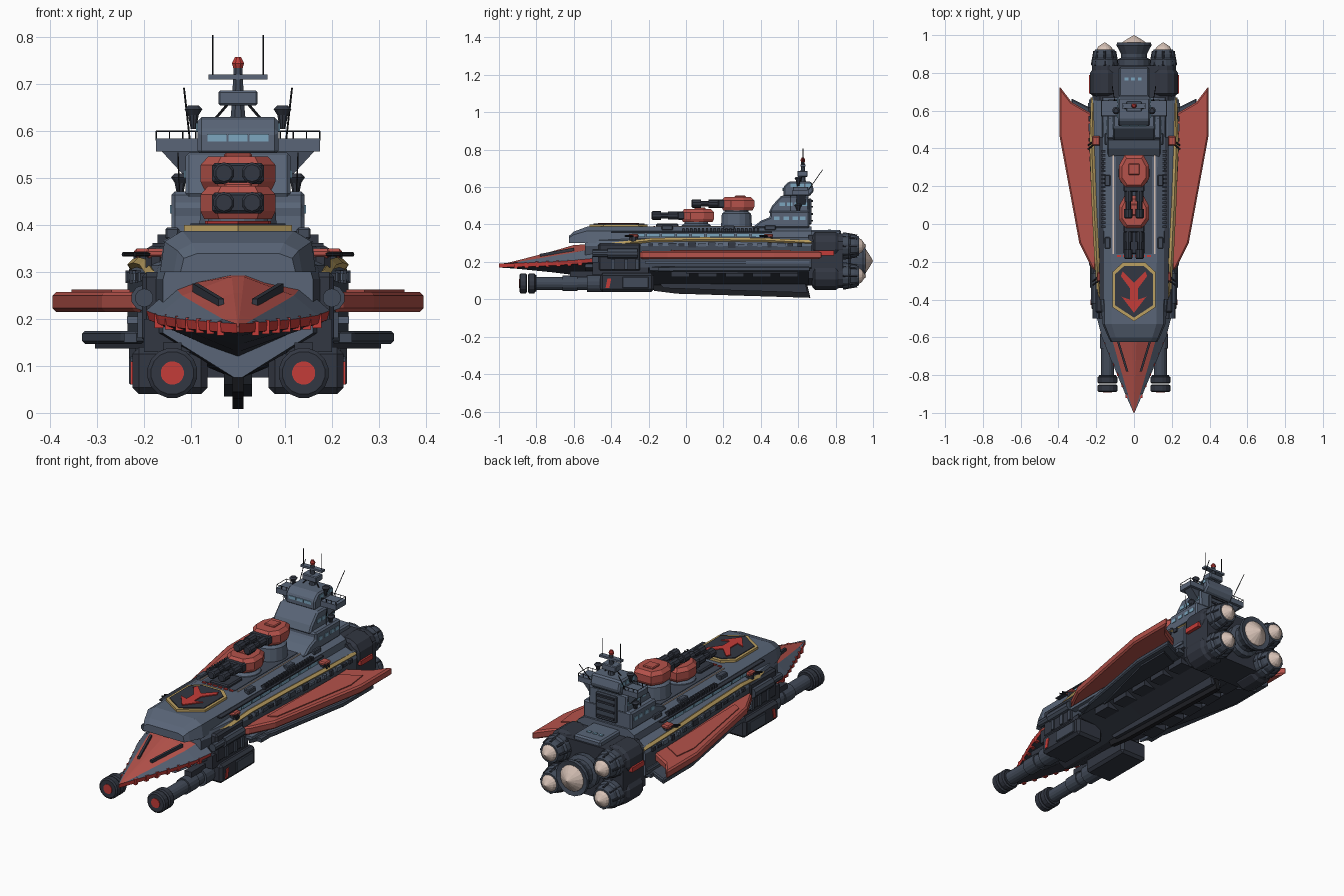
import bpy, bmesh, random
from math import cos, sin, pi
from mathutils import Vector

random.seed(4)
if "Cube" in bpy.data.objects:
    bpy.data.objects.remove(bpy.data.objects["Cube"])


def material(name, r, g, b):
    m = bpy.data.materials.new(name)
    m.use_nodes = True
    m.diffuse_color = (r, g, b, 1)
    node = next(n for n in m.node_tree.nodes if n.type == 'BSDF_PRINCIPLED')
    node.inputs["Base Color"].default_value = (r, g, b, 1)
    return m


GREY = material("blue grey", .1, .13, .185)
MID = material("slate", .055, .07, .1)
DARK = material("dark slate", .032, .038, .054)
BLACK = material("black metal", .012, .013, .017)
RED = material("faded red", .46, .085, .07)
BRIGHT = material("bright red", .55, .045, .04)
GOLD = material("gold", .5, .35, .12)
CREAM = material("cream", .68, .54, .47)
GLASS = material("window blue", .2, .38, .52)


def loft(name, rings, mats, strips=None, mirror=False, bevel=0):
    """Skin equal rings of points; strips gives a material index per ring edge."""
    mats = mats if isinstance(mats, list) else [mats]
    bm = bmesh.new()
    vs = [[bm.verts.new(p) for p in ring] for ring in rings]
    n = len(vs[0])
    for a, b in zip(vs, vs[1:]):
        for j in range(n):
            f = bm.faces.new((a[j], a[(j + 1) % n], b[(j + 1) % n], b[j]))
            f.material_index = strips[j] if strips else 0
    bm.faces.new(vs[0])
    bm.faces.new(vs[-1])
    bmesh.ops.recalc_face_normals(bm, faces=bm.faces)
    me = bpy.data.meshes.new(name)
    bm.to_mesh(me)
    bm.free()
    for m in mats:
        me.materials.append(m)
    ob = bpy.data.objects.new(name, me)
    bpy.context.collection.objects.link(ob)
    if bevel:
        mod = ob.modifiers.new("Bevel", 'BEVEL')
        mod.width, mod.segments = bevel, 1
    if mirror:
        ob.modifiers.new("Mirror", 'MIRROR')
    return ob


def box(name, x, y, z, mat, **kw):
    rings = [[(x[0], y[0], h), (x[1], y[0], h), (x[1], y[1], h), (x[0], y[1], h)] for h in z]
    return loft(name, rings, mat, **kw)


def plate(name, outline, z0, z1, mat, **kw):
    return loft(name, [[(x, y, z) for x, y in outline] for z in (z0, z1)], mat, **kw)


def side_block(name, profile, x, mat, **kw):
    """Extrude a (y, z) profile across x."""
    return loft(name, [[(s, y, z) for y, z in profile] for s in x], mat, **kw)


def turned(name, profile, at, mat, axis='y', n=16, **kw):
    """Turn (position, radius) pairs about an axis through `at`."""
    rings = []
    for p, r in profile:
        r = max(r, .0005)
        cs = [(r * cos(2 * pi * (k + .5) / n), r * sin(2 * pi * (k + .5) / n)) for k in range(n)]
        rings.append([(at[0] + a, p, at[1] + b) if axis == 'y' else (at[0] + a, at[1] + b, p) for a, b in cs])
    return loft(name, rings, mat, **kw)


def rod(name, a, b, r, mat, n=6, **kw):
    a, b = Vector(a), Vector(b)
    d = (b - a).normalized()
    u = d.orthogonal().normalized()
    v = d.cross(u)
    ring = [r * (cos(2 * pi * k / n) * u + sin(2 * pi * k / n) * v) for k in range(n)]
    return loft(name, [[p + q for q in ring] for p in (a, b)], mat, **kw)


def both(half, y):
    """Close a half section by reflecting it over the centre plane."""
    return [(x, y, z) for x, z in half] + [(-x, y, z) for x, z in reversed(half)]


# Main hull: shallow vee bottom, upright sides
hull = [(.012, .075), (.2, .155), (.235, .17), (.235, .285), (.222, .315), (.18, .33)]
stations = [(-.54, .68), (-.45, .76), (-.25, .85), (.1, .93), (.45, 1), (.67, .98)]
loft("main_hull", [both([(x * s, z) for x, z in hull], y) for y, s in stations], [GREY, DARK, MID],
     [1, 1, 2, 0, 0, 0, 0, 0, 2, 1, 1, 1])
side_block("keel_fin", [(-.2, .11), (-.17, .045), (-.05, .03), (.665, .008), (.63, .15), (0, .12)], (-.012, .012), BLACK)
side_block("keel_skirt", [(-.17, .12), (-.12, .06), (.65, .035), (.62, .16)], (-.03, .03), DARK)
for i in range(5):
    y = -.08 + i * .145
    side_block("belly_rib", [(y, .12), (y + .1, .12), (y + .1, .155), (y, .155)], (.12, .19), DARK, mirror=True)
box("lower_ledge", (.2, .243), (-.15, .64), (.15, .17), MID, mirror=True)
box("side_rail", (.2, .237), (-.22, .66), (.19, .205), GREY, mirror=True)

# Deck house with sloped front
deck = [(.175, .30), (.165, .365), (.125, .388)]
loft("upper_deck", [both([(x * s, .3 + (z - .3) * h) for x, z in deck], y)
                    for y, s, h in [(-.625, .7, .45), (-.6, .78, .7), (-.53, .95, 1), (.67, 1, 1)]], GREY)
loft("gold_trim", [[(x, y, z), (x + .012, y, z - .012), (x + .004, y, z - .022), (x - .014, y, z - .008)] for x, y, z in
     [(.165, -.45, .295), (.183, -.38, .305), (.198, -.18, .328), (.212, .1, .332), (.224, .42, .328), (.216, .67, .315)]],
     GOLD, mirror=True)
for i in range(9):
    y = -.29 + i * .08
    box("deck_window", (.16, .176), (y, y + .07), (.333, .352), GLASS, mirror=True)
box("window_hood", (.15, .182), (-.4, .46), (.355, .362), DARK, mirror=True)
for i in range(20):
    y = -.02 + i * .021
    box("deck_vent", (.15, .172), (y, y + .012), (.36, .38), DARK, mirror=True)
box("runway_line", (.107, .113), (-.16, .38), (.386, .392), CREAM, mirror=True)
box("runway", (-.095, .095), (-.16, .4), (.38, .391), MID)
for i in range(6):
    box("runway_dash", (-.09 + i * .032, -.07 + i * .032), (-.175, -.165), (.386, .393), BRIGHT)
box("cargo_hatch", (-.055, .055), (-.16, -.04), (.385, .405), DARK, bevel=.006)
for y in (-.13, .2, .42):
    box("deck_locker", (.125, .155), (y, y + .06), (.37, .395), MID, mirror=True, bevel=.004)

# Landing pad with painted arrow
pad = [(0, -.515), (.115, -.44), (.115, -.255), (.06, -.205), (-.06, -.205), (-.115, -.255), (-.115, -.44)]
plate("pad_border", pad, .38, .4, GOLD)
plate("pad_floor", [(x * .88, (y + .355) * .88 - .355) for x, y in pad], .395, .404, DARK)
plate("arrow_head", [(0, -.47), (.065, -.385), (.022, -.4), (-.022, -.4), (-.065, -.385)], .4, .409, BRIGHT)
plate("arrow_shaft", [(-.022, -.41), (.022, -.41), (.022, -.32), (-.022, -.32)], .4, .409, BRIGHT)
plate("arrow_tail", [(0, -.34), (.022, -.34), (.07, -.275), (.06, -.25), (.04, -.27), (0, -.31)], .4, .409, BRIGHT, mirror=True)

# Pointed nose: red crest, grey flanks, bright rim, dark underside
rings = []
for y, w, crest, shoulder, rim, low in [(-1, .002, .183, .182, .18, .172), (-.9, .045, .208, .2, .183, .163),
                                        (-.72, .118, .255, .23, .19, .145), (-.6, .165, .29, .25, .198, .13),
                                        (-.5, .19, .295, .27, .208, .115)]:
    rings.append(both([(0.001, low), (w, rim - .01), (w * 1.03, rim + .01), (w * .72, shoulder), (w * .08, crest)], y))
loft("nose", rings, [RED, GREY, BRIGHT, DARK], [3, 2, 1, 0, 0, 0, 1, 2, 3, 3])
loft("nose_slit", [[(x, y, z), (x + .012, y, z), (x + .012, y, z - .02), (x, y, z - .02)] for x, y, z in
                   [(.03, -.78, .243), (.085, -.6, .276)]], DARK, mirror=True)
for t in range(7):
    s = t / 7
    box("rim_stud", (.03 + .15 * s, .045 + .155 * s), (-.92 + .4 * s, -.9 + .4 * s),
        (.165 + .018 * s, .195 + .02 * s), BRIGHT, mirror=True)

# Cheek blocks beside the nose
box("cheek_block", (.15, .205), (-.47, -.24), (.15, .3), DARK, mirror=True, bevel=.01)
turned("cheek_cannon", [(-.5, .02), (-.42, .02), (-.42, .028), (-.26, .028)], (.2, .245), MID, n=10, mirror=True)
for y in (-.4, -.33, -.27):
    box("cheek_rib", (.19, .214), (y, y + .02), (.16, .215), MID, mirror=True)

# Wings
wing = [(.2, -.25), (.225, -.23), (.29, -.1), (.395, .47), (.395, .73), (.33, .645), (.2, .57)]
plate("red_wing", wing, .215, .258, RED, mirror=True, bevel=.008)
plate("wing_panel", [(.23, -.08), (.27, -.06), (.355, .44), (.34, .56), (.24, .5)], .25, .263, RED, mirror=True)
plate("lower_fin", [(.2, -.2), (.25, -.05), (.332, .42), (.332, .665), (.2, .6)], .147, .175, MID, mirror=True, bevel=.006)
plate("fin_keel", [(.2, 0), (.305, .42), (.305, .6), (.2, .55)], .137, .15, DARK, mirror=True)

# Forward main guns slung under the nose
box("gun_pod", (.065, .225), (-.46, -.17), (.04, .14), DARK, mirror=True, bevel=.014)
box("pod_pylon", (.08, .2), (-.5, -.2), (.13, .2), DARK, mirror=True)
box("pod_side_plate", (.22, .232), (-.34, -.2), (.06, .12), MID, mirror=True, bevel=.003)
side_block("pod_mark", [(-.43, .06), (-.41, .06), (-.4, .11), (-.42, .11)], (.22, .229), BRIGHT, mirror=True)
turned("gun_barrel", [(-.83, .035), (-.66, .035), (-.66, .042), (-.58, .042), (-.58, .036), (-.53, .036), (-.53, .048),
                      (-.44, .048)], (.14, .085), MID, mirror=True)
for y in (-.89, -.845):
    turned("muzzle_ring", [(y, .046), (y + .006, .054), (y + .034, .054), (y + .04, .046)], (.14, .085), DARK, mirror=True)
turned("muzzle_core", [(-.81, .045), (-.8, .045)], (.14, .085), DARK, mirror=True)
turned("muzzle_glow", [(-.893, .025), (-.88, .025)], (.14, .085), BRIGHT, mirror=True)
box("gun_strut", (.12, .16), (-.62, -.44), (.12, .15), DARK, mirror=True)


# Deck turrets with twin barrels
def turret(y, z, tall):
    turned("turret_base", [(.38, .085), (z - .03, .08), (z - .02, .065), (z, .065)], (0, y + .08), GREY, axis='z')
    shell = [(-.045, 0), (.045, 0), (.08, .05), (.08, .12), (.05, .175), (-.05, .175), (-.08, .12), (-.08, .05)]
    loft("turret_shell", [[(x * s, y + .085 + (v - .085) * s, z + h) for x, v in shell]
                          for s, h in [(.9, -.012), (1, .005), (1, .04), (.8, .058)]], RED)
    box("turret_hatch", (-.03, .03), (y + .07, y + .13), (z + .05, z + .066), RED, bevel=.004)
    box("turret_mantlet", (-.055, .055), (y - .02, y + .03), (z, z + .045), DARK, bevel=.006)
    turned("turret_barrel", [(y - .16, .018), (y - .155, .023), (y - .11, .023), (y - .11, .015), (y - .07, .015),
                             (y - .07, .022), (y, .022)], (.03, z + .023), DARK, n=10, mirror=True)


turret(-.025, .425, 0)
turret(.19, .488, 1)

# Bridge tower in tapering tiers
side_block("tower_base", [(.35, .38), (.4, .42), (.45, .44), (.45, .472), (.66, .472), (.66, .38)], (-.142, .142), GREY, bevel=.008)
side_block("tower_middle", [(.44, .46), (.46, .5), (.51, .555), (.655, .555), (.66, .46)], (-.112, .112), GREY, bevel=.008)
side_block("tower_top", [(.52, .55), (.52, .6), (.55, .63), (.67, .63), (.685, .58), (.66, .55)], (-.086, .086), GREY, bevel=.008)
box("bridge_wing", (.07, .175), (.57, .655), (.557, .585), GREY, mirror=True)
loft("wing_bracket", [[(.08, y, .5), (.11, y, .5), (.165, y, .56), (.08, y, .56)] for y in (.59, .64)], MID, mirror=True)
for y in (.573, .652):
    rod("rail_top", (.085, y, .6), (.174, y, .6), .0015, BLACK, mirror=True)
    for x in (.09, .118, .146, .174):
        rod("rail_post", (x, y, .58), (x, y, .6), .0015, BLACK, mirror=True)
rod("rail_end", (.174, .573, .6), (.174, .652, .6), .0015, BLACK, mirror=True)
for x, z, ys in [(.142, .425, (.47, .52, .57, .61)), (.112, .5, (.5, .54, .58, .62)), (.086, .6, (.56, .6, .64))]:
    for y in ys:
        box("tower_window", (x - .01, x + .003), (y, y + .03), (z, z + .018), GLASS, mirror=True)
for x in (-.065, -.02, .025):
    box("bridge_window", (x, x + .04), (.517, .53), (.578, .594), GLASS)
box("tower_back_panel", (-.06, .06), (.655, .672), (.4, .54), MID, bevel=.005)
for z in (.415, .45, .49, .52):
    box("tower_back_slat", (-.05, .05), (.66, .678), (z, z + .01), DARK)
for x, z in [(.13, .49), (.1, .635)]:
    turned("sensor_dome", [(z - .03, .006), (z, .012), (z + .012, .02), (z + .02, .012)], (x * .95, .6), DARK, axis='z', n=10, mirror=True)

# Mast and antennas
turned("mast", [(.62, .018), (.66, .014), (.74, .01)], (0, .625), MID, axis='z', n=8)
box("mast_cabin", (-.042, .042), (.595, .65), (.655, .687), GREY, bevel=.004)
box("mast_crossbar", (-.063, .063), (.612, .638), (.71, .721), GREY)
turned("mast_lamp", [(.735, .011), (.745, .014), (.758, .007)], (0, .625), BRIGHT, axis='z', n=8)
rod("crossbar_antenna", (.054, .625, .715), (.054, .625, .805), .002, BLACK, mirror=True)
rod("mast_stay", (.05, .61, .625), (.02, .62, .66), .003, BLACK, mirror=True)
rod("whip_antenna", (.103, .655, .585), (.115, .73, .692), .002, BLACK, mirror=True)
rod("side_antenna", (.125, .56, .47), (.128, .56, .555), .0015, BLACK, mirror=True)

# Small side guns
for x, y in ((.175, -.28), (.2, .44)):
    turned("side_gun_mount", [(.31, .024), (.335, .024)], (x, y), DARK, axis='z', n=8, mirror=True)
    box("side_gun_shell", (x - .022, x + .022), (y - .025, y + .025), (.33, .35), RED, mirror=True, bevel=.006)
    for d in (-.01, .01):
        rod("side_gun_barrel", (x, y + d, .338), (x + .045, y + d - .035, .338), .005, BLACK, mirror=True)

# Hull fittings
for i in range(16):
    y = -.2 + i * .053
    s = .87 + .13 * min(1, (y + .2) / .6)
    h = random.uniform(.012, .03)
    box("hull_fitting", (.2 * s, .24 * s), (y, y + random.uniform(.02, .045)), (.29 - h / 2, .29 + h / 2),
        random.choice((MID, DARK, GREY)), mirror=True)

# Engine block, drums, bells and thrust cones
block = [(.18, .075), (.22, .11), (.22, .31), (.18, .345)]
loft("engine_block", [both(block, y) for y in (.655, .84)], DARK)
box("engine_red_band", (.2, .239), (.69, .79), (.235, .26), BRIGHT, mirror=True)
box("engine_roof", (-.08, .08), (.65, .83), (.33, .37), GREY, bevel=.008)
for x in (-.05, -.015, .02):
    box("roof_lamp", (x, x + .02), (.76, .775), (.365, .374), GLASS)
for z in (.125, .285):
    turned("engine_drum", [(.675, .06), (.69, .078), (.8, .078), (.815, .068), (.84, .068)], (.157, z), DARK, n=12, mirror=True)
    turned("engine_bell", [(.83, .055), (.84, .07), (.87, .07), (.88, .06), (.9, .06), (.925, .052)], (.155, z), MID, mirror=True)
    turned("thrust_cone", [(.92, .046), (.94, .034), (.962, 0)], (.155, z), CREAM, mirror=True)
    for k in range(8):
        a = 2 * pi * k / 8
        c, s = cos(a), sin(a)
        rod("bell_rib", (.155 + .068 * c, .84, z + .068 * s), (.155 + .055 * c, .915, z + .055 * s), .006, DARK, mirror=True)
turned("main_bell", [(.83, .088), (.87, .09), (.88, .07), (.9, .07), (.945, .094), (.96, .092), (.955, .07)], (0, .205), MID)
turned("main_thrust_cone", [(.945, .073), (.96, .066), (.98, .036), (1, 0)], (0, .205), CREAM)
